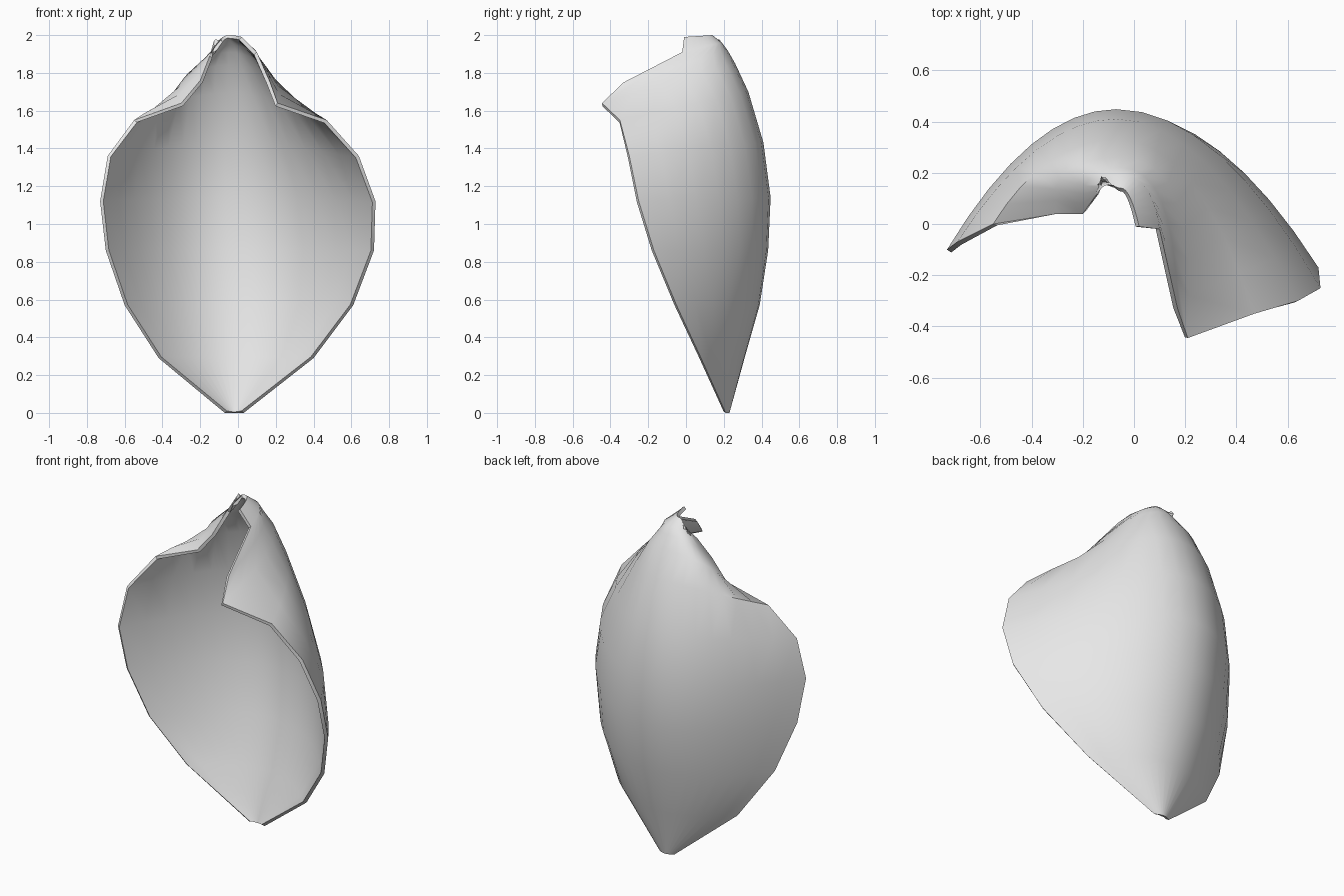
import bpy
import bmesh
from mathutils import Vector

cube = bpy.data.objects.get("Cube")
if cube:
    bpy.data.objects.remove(cube)

# Each rib of the petal: left rim, back ridge, right rim, and sideways bulge
RIBS = [
    ((-.07, .21, 0), (-.02, .23, 0), (.03, .21, 0), 0),
    ((-.42, .11, .29), (-.02, .31, .29), (.40, .08, .29), 0),
    ((-.60, .01, .57), (-.03, .39, .57), (.61, -.05, .57), 0),
    ((-.70, -.06, .86), (-.05, .435, .86), (.72, -.17, .86), 0),
    ((-.73, -.10, 1.12), (-.07, .448, 1.14), (.728, -.25, 1.12), 0),
    ((-.69, -.07, 1.36), (-.07, .41, 1.43), (.64, -.30, 1.36), 0),
    ((-.55, 0, 1.55), (-.06, .33, 1.70), (.47, -.35, 1.55), .02),
    ((-.30, .04, 1.64), (-.05, .26, 1.85), (.21, -.445, 1.64), .09),
    ((-.20, .04, 1.76), (-.05, .22, 1.92), (.17, -.33, 1.75), .05),
    ((-.15, .11, 1.89), (-.04, .19, 1.96), (.10, -.02, 1.91), .02),
    ((-.11, .18, 1.96), (-.05, .14, 2.0), (.02, -.01, 1.99), 0),
]
HALF = 8


def rib_points(left, back, right, bulge):
    """Parabolic rib from the left rim, around the back, to the right rim."""
    points = []
    for i in range(-HALF, HALF + 1):
        u = abs(i) / HALF
        b, e = Vector(back), Vector(left if i < 0 else right)
        p = b + (e - b) * u * u
        side = -1 if i < 0 else 1
        p.x = b.x + (e.x - b.x) * u + side * bulge * 4 * u * (1 - u)
        points.append(p)
    return points


# Skin the ribs into a curved sheet
bm = bmesh.new()
rows = [[bm.verts.new(p) for p in rib_points(*rib)] for rib in RIBS]
for low, high in zip(rows, rows[1:]):
    for i in range(2 * HALF):
        bm.faces.new((low[i + 1], low[i], high[i], high[i + 1]))
mesh = bpy.data.meshes.new("petal_shell")
bm.to_mesh(mesh)
bm.free()
petal = bpy.data.objects.new("petal_shell", mesh)
bpy.context.collection.objects.link(petal)

# Plain pale grey surface
grey = bpy.data.materials.new("pale_grey")
grey.use_nodes = True
grey.diffuse_color = (.8, .8, .8, 1)
grey.node_tree.nodes["Principled BSDF"].inputs["Base Color"].default_value = (.8, .8, .8, 1)
mesh.materials.append(grey)

# Thin wall, grown inward from the outer skin
wall = petal.modifiers.new("wall", 'SOLIDIFY')
wall.thickness = .02
wall.offset = -1

bpy.context.view_layer.objects.active = petal
petal.select_set(True)
bpy.ops.object.modifier_apply(modifier="wall")
bpy.ops.object.shade_smooth_by_angle(angle=.6)
